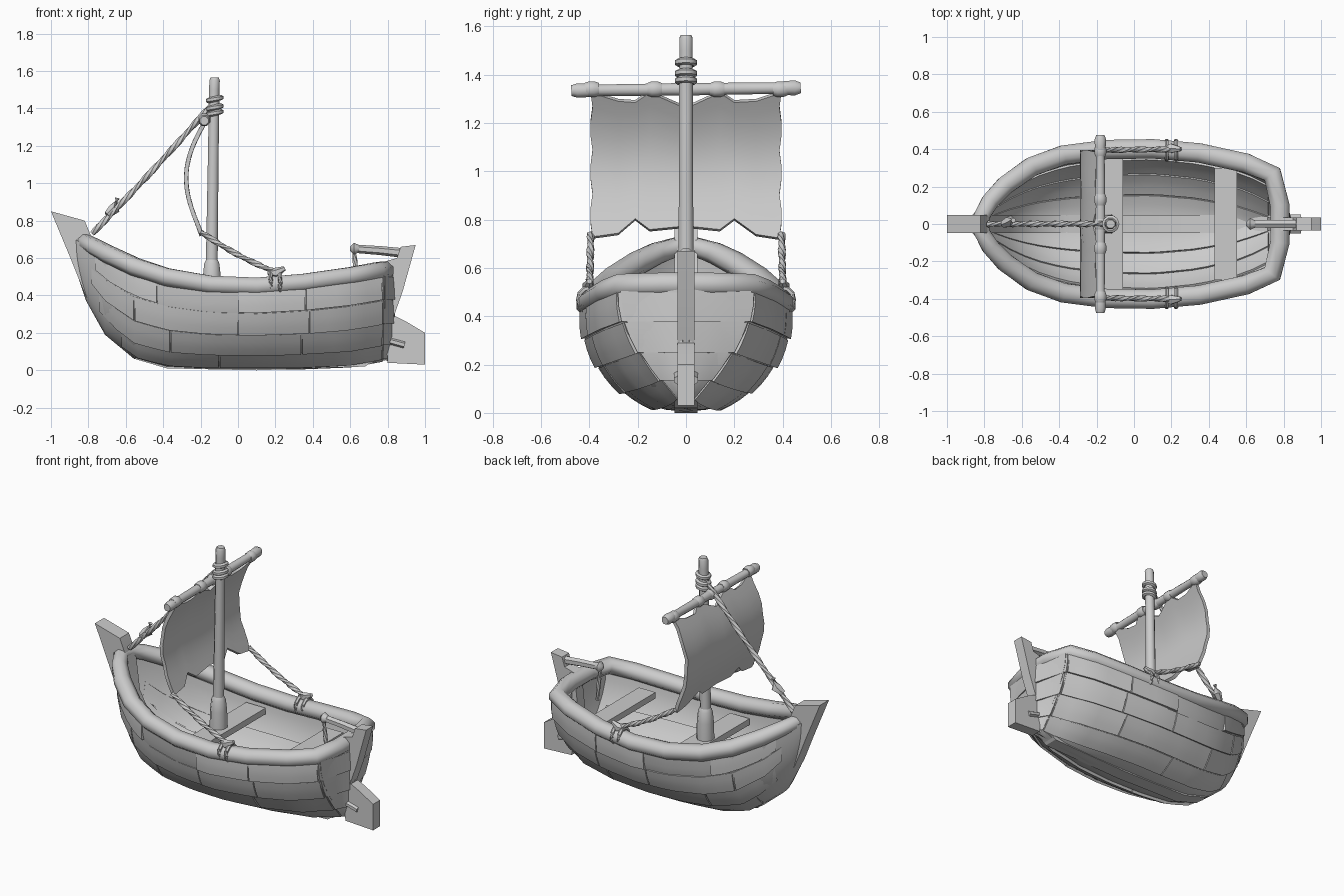
import bpy, bmesh, math, random
from mathutils import Vector

if "Cube" in bpy.data.objects:
    bpy.data.objects.remove(bpy.data.objects["Cube"])

random.seed(4)
grey = bpy.data.materials.new("weathered_grey")
grey.diffuse_color = (0.6, 0.6, 0.6, 1)
grey.use_nodes = True
grey.node_tree.nodes["Principled BSDF"].inputs["Base Color"].default_value = grey.diffuse_color


def finish(name, bm, thick=0, angle=40):
    bmesh.ops.recalc_face_normals(bm, faces=bm.faces)
    me = bpy.data.meshes.new(name)
    bm.to_mesh(me)
    bm.free()
    ob = bpy.data.objects.new(name, me)
    bpy.context.collection.objects.link(ob)
    me.materials.append(grey)
    bpy.ops.object.select_all(action='DESELECT')
    ob.select_set(True)
    bpy.context.view_layer.objects.active = ob
    if thick:
        mod = ob.modifiers.new("thickness", 'SOLIDIFY')
        mod.thickness, mod.offset = thick, 0
        bpy.ops.object.modifier_apply(modifier=mod.name)
    bpy.ops.object.shade_smooth_by_angle(angle=math.radians(angle))
    return ob


def grid(bm, rows, wrap=False, loop=False):
    vs = [[bm.verts.new(p) for p in r] for r in rows]
    n, m = len(vs), len(vs[0])
    for i in range(n if loop else n - 1):
        for j in range(m if wrap else m - 1):
            a, b = vs[i], vs[(i + 1) % n]
            bm.faces.new((a[j], a[(j + 1) % m], b[(j + 1) % m], b[j]))
    return vs


def tube(name, pts, radii, sides=8, twist=0.0, squash=1.0, loop=False, angle=46):
    """Sweep an ellipse along a path; twist turns it into laid rope."""
    pts = [Vector(p) for p in pts]
    n = len(pts)
    if not isinstance(radii, (list, tuple)):
        radii = [radii] * n
    rows = []
    for i, p in enumerate(pts):
        a = pts[(i - 1) % n] if loop else pts[max(i - 1, 0)]
        b = pts[(i + 1) % n] if loop else pts[min(i + 1, n - 1)]
        t = (b - a).normalized()
        side = t.cross(Vector((1, 0, 0) if abs(t.z) > .9 else (0, 0, 1))).normalized()
        up = side.cross(t)
        row = []
        for k in range(sides):
            q = math.tau * (k + .5) / sides
            u, v = math.cos(q) * radii[i], math.sin(q) * radii[i] * squash
            c, s = math.cos(twist * i), math.sin(twist * i)
            row.append(p + side * (u * c - v * s) + up * (u * s + v * c))
        rows.append(row)
    bm = bmesh.new()
    vs = grid(bm, rows, True, loop)
    if not loop:
        bm.faces.new(vs[0])
        bm.faces.new(vs[-1])
    return finish(name, bm, angle=angle)


def rope(name, a, b, r=.017, sag=0.0, steps=24):
    a, b = Vector(a), Vector(b)
    pts = [a.lerp(b, i / steps) - Vector((0, 0, sag * math.sin(math.pi * i / steps))) for i in range(steps + 1)]
    return tube(name, pts, r, 6, .45, .75)


def slab(name, outline, half, y=0):
    """Extrude an x/z outline sideways."""
    bm = bmesh.new()
    f = bm.faces.new([bm.verts.new((x, y - half, z)) for x, z in outline])
    ext = bmesh.ops.extrude_face_region(bm, geom=[f])
    for v in ext["geom"]:
        if isinstance(v, bmesh.types.BMVert):
            v.co.y += 2 * half
    bmesh.ops.triangulate(bm, faces=[f for f in bm.faces if len(f.verts) > 4])
    return finish(name, bm, angle=25)


# Hull stations: x, half width, rail top, keel height, section sharpness
ST = [(-.86, .03, .76, .56, 1), (-.8, .10, .725, .38, 1), (-.7, .205, .67, .20, 1), (-.55, .31, .60, .075, 1),
      (-.38, .375, .545, .03, 1), (-.15, .415, .505, .02, 1), (.1, .425, .495, .02, 1),
      (.35, .40, .515, .02, 1.08), (.6, .345, .55, .03, 1.35), (.77, .27, .58, .06, 2.1)]


def station(x):
    for a, b in zip(ST, ST[1:]):
        if x <= b[0] + 1e-6:
            t = (x - a[0]) / (b[0] - a[0])
            return [p + (q - p) * t for p, q in zip(a, b)]
    return ST[-1]


def hull(x, a, off=0.0):
    """Point on the hull skin; a runs 0 at the rail to 1 at the keel."""
    _, w, top, k, p = station(x)
    q, s = a * math.pi / 2, top - .06
    y = w * max(0, math.cos(q)) ** p + off * math.cos(q)
    return Vector((x, y, s - (s - k + off) * math.sin(q)))


def flip(p, s):
    return Vector((p[0], p[1] * s, p[2]))


def transom(u, a, off=0.0):
    """Point on the V-shaped stern; u runs -1 to 1 across the boat."""
    p = hull(.77, a, off)
    x = .77 + (.05 + off - .03 * a * a) * (1 - abs(u))
    return Vector((x, u * p.y, p.z))


# Hull shell and stern
bm = bmesh.new()
rows = []
for x in [s[0] for s in ST]:
    half = [hull(x, i / 8) for i in range(9)]
    rows.append(half + [flip(p, -1) for p in half[-2::-1]])
grid(bm, rows)
finish("hull_shell", bm, .03, 35)
bm = bmesh.new()
grid(bm, [[transom(-1 + j / 3, i / 8 * .98) for j in range(7)] for i in range(9)])
finish("transom", bm, .03, 35)

# Outer planks in staggered lengths, and inner strakes
BANDS = [(.03, .19, (-.76, -.43, 0, .36, .77)), (.20, .38, (-.78, -.55, 0, .38, .77)),
         (.39, .59, (-.74, -.36, .34, .77)), (.60, .80, (-.62, -.1, .77))]


def plank(name, x0, x1, a0, a1, s, o0, o1, thick):
    bm = bmesh.new()
    n = max(3, int((x1 - x0) / .08))
    rows = [[flip(hull(x0 + (x1 - x0) * i / n, a0 + (a1 - a0) * j / 3, o0 + (o1 - o0) * j / 3), s)
             for j in range(4)] for i in range(n + 1)]
    grid(bm, rows)
    finish(name, bm, thick, 30)


for s in (-1, 1):
    for b, (a0, a1, cuts) in enumerate(BANDS):
        for i, (x0, x1) in enumerate(zip(cuts, cuts[1:])):
            if b == 0 and i == 1:      # lost top plank leaves a recess
                continue
            o = random.uniform(.006, .011)
            plank("hull_plank", x0 + .003, x1 - .003, a0, a1, s, o, o + .013, .02)
        # Stern planks meeting at the post
        bm = bmesh.new()
        grid(bm, [[transom(s * (.05 + .95 * j / 3), a0 + (a1 - a0) * i / 2, .010 + .005 * i)
                   for j in range(4)] for i in range(3)])
        finish("stern_plank", bm, .018, 30)
    for a0, a1 in ((.33, .53), (.54, .74), (.75, .985)):
        plank("inner_strake", -.75, .72, a0, a1, s, -.022, -.018, .012)

# Gunwale rail running all the way round
path = [(-.815, .04), (-.77, .12), (-.69, .205), (-.55, .305), (-.38, .368), (-.15, .398), (.1, .402),
        (.35, .38), (.6, .325), (.74, .265), (.78, .1)]
rail = [(x, y, station(x)[2] - .047) for x, y in path]
rail += [flip(p, -1) for p in rail[::-1]]
rr = [.046, .05, .054] + [.056] * 8
tube("gunwale_rail", rail, rr + rr[::-1], 8, squash=.92, loop=True, angle=50)

# Stem, keel, stern post and rudder
slab("stem_and_keel", [(-1, .85), (-.9, .61), (-.82, .41), (-.7, .2), (-.55, .06), (-.38, .01), (.1, .0),
     (.68, .02), (.76, .08), (.76, .13), (.6, .06), (-.36, .06), (-.52, .13), (-.64, .26),
     (-.74, .45), (-.77, .68), (-.82, .80)], .047)
slab("stern_post", [(.70, .03), (.76, .06), (.83, .28), (.88, .42), (.95, .67), (.87, .66), (.85, .6),
     (.78, .58), (.75, .3)], .036)
slab("rudder", [(.80, .04), (1, .03), (1, .2), (.9, .26), (.84, .29), (.79, .24)], .036)
for s in (-1, 1):
    tube("rudder_pin", [(.76, s * .035, .17), (.89, s * .035, .135)], .018, 6)

# Tiller with hanging rope
tube("tiller", [(.62, 0, .65), (.76, 0, .64), (.9, 0, .625)], [.022, .024, .026], 6)
tube("tiller_knob", [(.60, 0, .65), (.62, 0, .65), (.65, 0, .65)], [.012, .034, .02], 8)
rope("tiller_rope", (.62, 0, .64), (.64, 0, .43), .014, steps=10)

# Benches
for name, x0, x1, y, z in (("stern_bench", .43, .55, .30, .42), ("mast_bench", -.20, -.06, .37, .39)):
    slab(name, [(x0, z), (x1, z), (x1, z - .04), (x0, z - .04)], y)

# Mast, foot collar and lashings
tube("mast", [(-.14, 0, .04), (-.14, 0, .6), (-.133, 0, 1.1), (-.127, 0, 1.5), (-.125, 0, 1.55), (-.125, 0, 1.565)],
     [.045, .034, .031, .030, .030, .024], 8)
tube("mast_collar", [(-.14, 0, .36), (-.14, 0, .5), (-.14, 0, .57), (-.14, 0, .59)], [.055, .052, .044, .034], 8)
for z in (1.375, 1.405, 1.45):
    ring = [(-.125 + .034 * math.cos(q), .034 * math.sin(q), z + .008 * math.cos(q))
            for q in [math.tau * i / 10 for i in range(10)]]
    tube("mast_lashing", ring, .015, 6, loop=True)

# Yard with knobbly ends and sail ties
X, Z = -.18, 1.34
ys = [-.475, -.45, -.40, -.37, -.2, -.1, 0, .1, .2, .37, .40, .45, .475]
tube("yard", [(X, y, Z + .012 * y) for y in ys],
     [.024, .032, .030, .025, .027, .026, .03, .026, .027, .025, .030, .034, .024], 8)
for y in (-.39, -.13, 0, .13, .39):
    tube("yard_tie", [(X, y - .03, Z), (X, y - .012, Z), (X, y + .012, Z), (X, y + .03, Z)],
         [.028, .035, .035, .028], 8)

# Sail: billowed cloth with scalloped head and torn foot
FOOT = [(-.395, .725), (-.28, .74), (-.21, .80), (-.15, .755), (0, .77), (.14, .755), (.2, .80), (.29, .735), (.395, .72)]
HEAD = [1.33, 1.295, 1.29, 1.33, 1.265, 1.33, 1.29, 1.295, 1.33]
bm = bmesh.new()
rows = []
for (y, foot), head in zip(FOOT, HEAD):
    row = []
    for j in range(11):
        z = head + (foot - head) * j / 10
        t = (1.33 - z) / .6
        x = -.175 - .093 * math.sin(math.pi * min(1, t) ** .95) - .02 * t
        row.append((x, y * (1 - .02 * (j % 3 == 1) * (abs(y) > .3)), z))
    rows.append(row)
grid(bm, rows)
finish("sail", bm, .022, 50)

# Sheets, cleats and forestay
for s in (-1, 1):
    rope("sail_sheet", (-.2, s * .395, .74), (.2, s * .40, .525), .018, .015)
    for dx in (-.025, .025):
        c = [(.2 + dx, s * .395 + .05 * math.cos(q), .468 + .05 * math.sin(q))
             for q in [math.tau * i / 12 for i in range(12)]]
        tube("rail_lashing", c, .012, 6, loop=True)
    tube("sheet_knot", [(.16, s * .4, .52), (.2, s * .405, .52), (.25, s * .4, .545)], [.012, .028, .012], 6)
rope("forestay", (-.14, 0, 1.42), (-.78, 0, .73), .019, .01, 34)
tube("forestay_knot", [(-.70, 0, .83), (-.66, .015, .865), (-.645, .02, .92)], [.02, .032, .014], 6)
